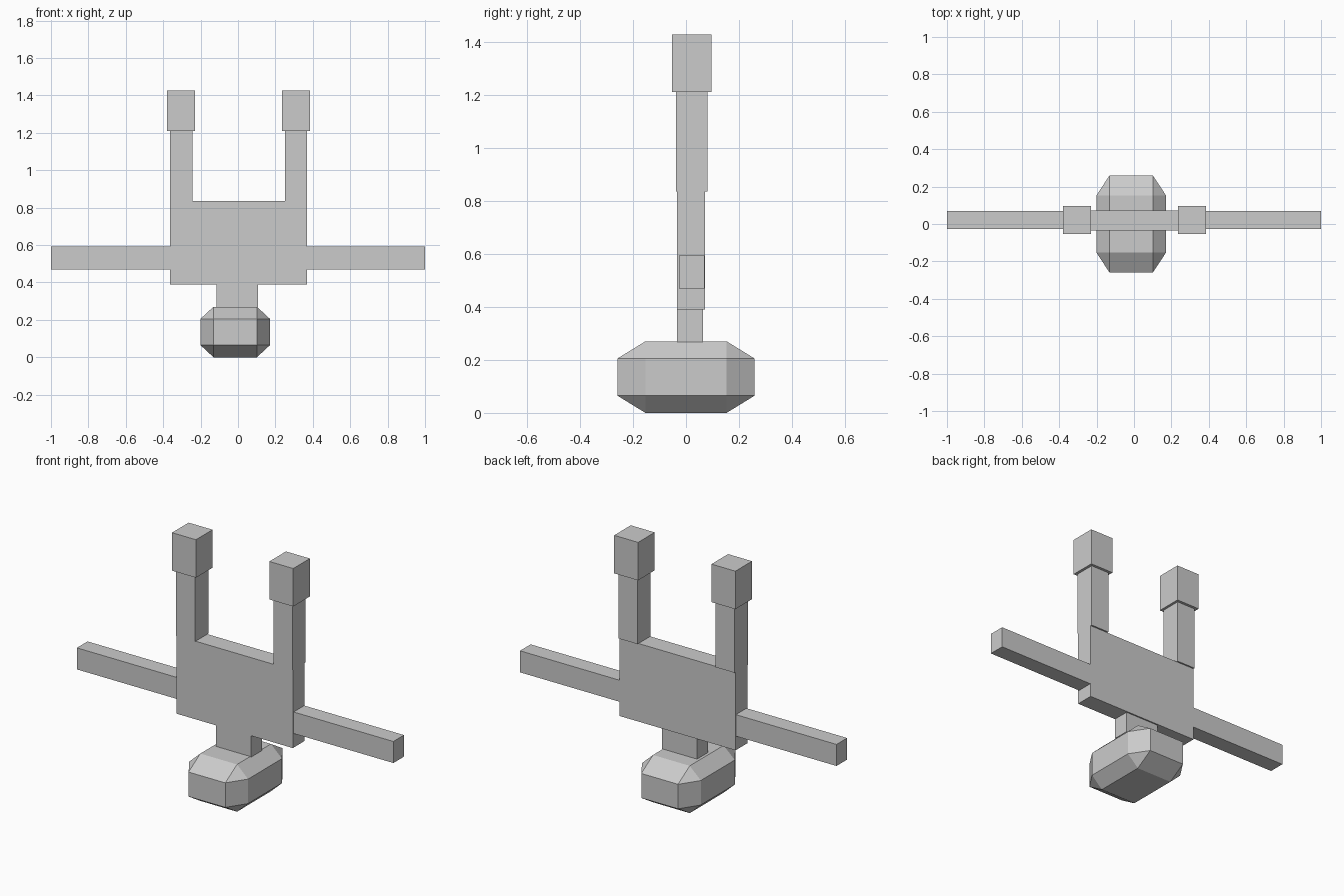
import bpy, bmesh
from itertools import product

if "Cube" in bpy.data.objects:
    bpy.data.objects.remove(bpy.data.objects["Cube"])

MID = 0.003  # the body sits slightly off the arm-span centre


def finish(bm, name):
    bmesh.ops.recalc_face_normals(bm, faces=bm.faces[:])
    mesh = bpy.data.meshes.new(name)
    bm.to_mesh(mesh)
    bm.free()
    obj = bpy.data.objects.new(name, mesh)
    bpy.context.collection.objects.link(obj)
    return obj


def box(name, x, y, z):
    bm = bmesh.new()
    bmesh.ops.create_cube(bm, size=1)
    for v in bm.verts:
        v.co = [r[0] + (c + 0.5) * (r[1] - r[0]) for c, r in zip(v.co, (x, y, z))]
    return finish(bm, name)


def chamfered_box(name, centre, half, cut):
    # each corner becomes three points, one on every outer face
    bm = bmesh.new()
    for signs in product((-1, 1), repeat=3):
        for axis in range(3):
            bm.verts.new([centre[i] + signs[i] * (half[i] - (0 if i == axis else cut[i]))
                          for i in range(3)])
    bmesh.ops.convex_hull(bm, input=bm.verts[:])
    bmesh.ops.dissolve_limit(bm, angle_limit=0.01, verts=bm.verts[:], edges=bm.edges[:])
    return finish(bm, name)


# Head at the bottom, with neck and torso above it
chamfered_box("head", (-0.015, 0, 0.135), (0.186, 0.259, 0.135), (0.07, 0.106, 0.065))
box("neck", (-0.115, 0.107), (-0.034, 0.064), (0.268, 0.392))
box("torso", (MID - 0.367, MID + 0.367), (-0.034, 0.072), (0.39, 0.836))

# Arms, legs and feet on both sides
for side, s in (("left", -1), ("right", 1)):
    def span(a, b):
        return sorted((MID + s * a, MID + s * b))
    box(side + "_arm", sorted((MID + s * 0.367, s)), (-0.026, 0.07), (0.47, 0.593))
    box(side + "_leg", span(0.247, 0.367), (-0.038, 0.081), (0.836, 1.211))
    box(side + "_foot", span(0.232, 0.383), (-0.053, 0.097), (1.21, 1.427))
